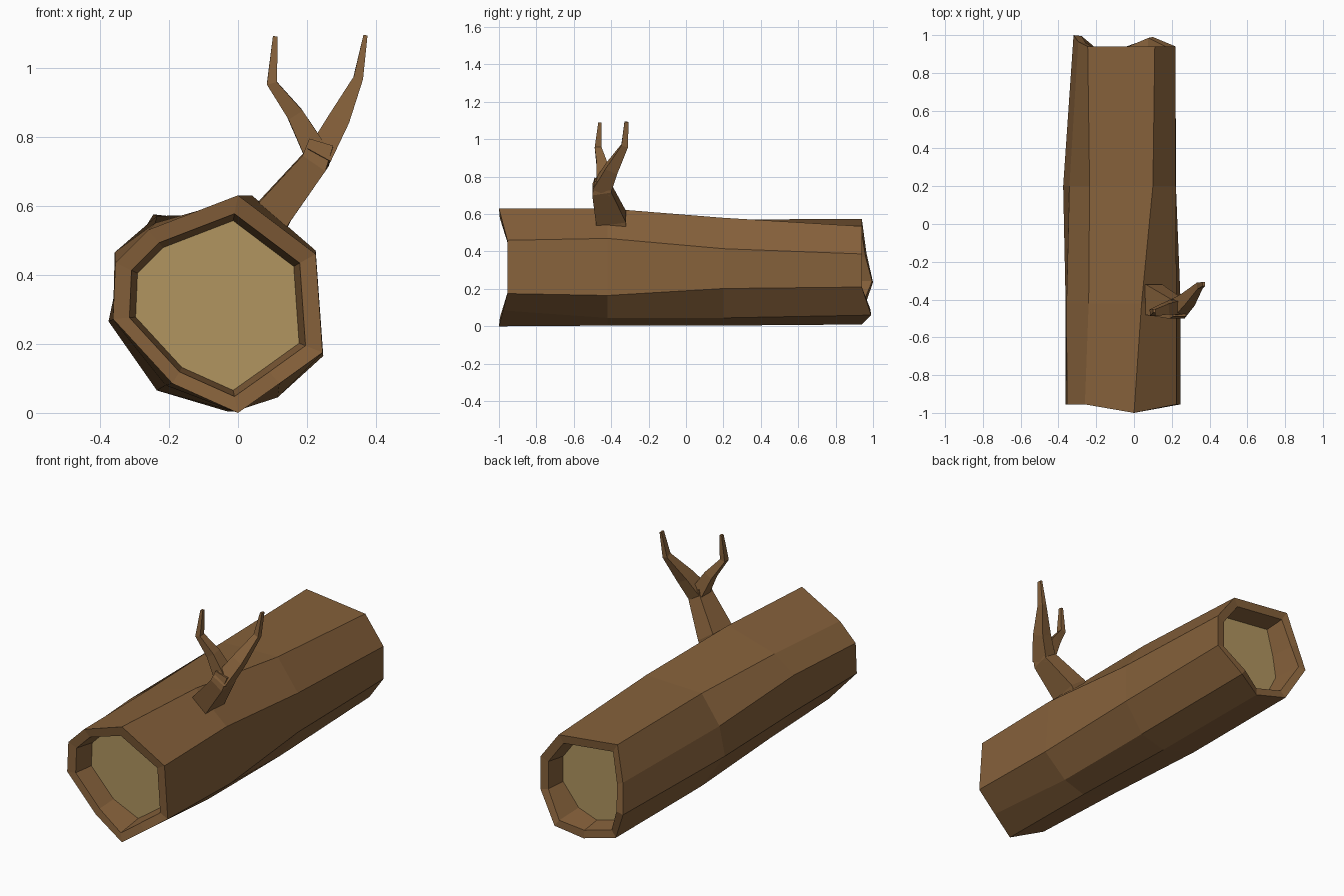
import bpy, bmesh
from mathutils import Vector

if "Cube" in bpy.data.objects:
    bpy.data.objects.remove(bpy.data.objects["Cube"])


def material(name, rgb):
    m = bpy.data.materials.new(name)
    m.diffuse_color = (*rgb, 1)
    m.use_nodes = True
    m.node_tree.nodes["Principled BSDF"].inputs["Base Color"].default_value = m.diffuse_color
    return m


bark = material("bark brown", (0.235, 0.118, 0.043))
wood = material("cut wood tan", (0.44, 0.30, 0.115))


def finish(bm, name, mats):
    bmesh.ops.recalc_face_normals(bm, faces=bm.faces[:])
    me = bpy.data.meshes.new(name)
    bm.to_mesh(me)
    bm.free()
    for m in mats:
        me.materials.append(m)
    ob = bpy.data.objects.new(name, me)
    bpy.context.collection.objects.link(ob)
    return ob


def bridge(bm, a, b):
    n = len(a)
    for i in range(n):
        bm.faces.new((a[i], a[(i + 1) % n], b[(i + 1) % n], b[i]))


# Log cross-sections (x, z), clockwise from the top
front = [(0, .63), (.225, .46), (.245, .175), (.12, .085), (0, 0),
         (-.19, .085), (-.362, .272), (-.355, .435), (-.26, .53)]
mid_a = [(.04, .63), (.225, .47), (.247, .165), (.115, .045), (-.01, .004),
         (-.21, .08), (-.362, .27), (-.357, .465), (-.24, .55)]
mid_b = [(.10, .58), (.221, .415), (.222, .202), (.115, .045), (-.03, .004),
         (-.235, .065), (-.375, .265), (-.342, .42), (-.235, .57)]
back = [(.11, .535), (.22, .387), (.22, .21), (.10, .06), (-.04, .01),
        (-.235, .065), (-.32, .235), (-.295, .39), (-.245, .575)]
# Ragged ends: a few rim corners stick out
front_y = [-1, -.955, -.955, -.978, -1, -.955, -.955, -.955, -.955]
back_y = [.94, .94, .94, .99, .94, .94, 1, .965, .94]


def inset(section, k):
    cx = sum(p[0] for p in section) / len(section)
    cz = sum(p[1] for p in section) / len(section)
    return [(cx + (x - cx) * k, cz + (z - cz) * k) for x, z in section]


bm = bmesh.new()


def ring(section, ys):
    return [bm.verts.new((x, y, z)) for (x, z), y in zip(section, ys)]


# Hollow rim at each end, bark between, cut-wood disc at the recess bottom
rings = [
    ring(inset(front, .78), [-.84] * 9),
    ring(inset(front, .84), [y + .005 for y in front_y]),
    ring(front, front_y),
    ring(mid_a, [-.42] * 9),
    ring(mid_b, [.2] * 9),
    ring(back, back_y),
    ring(inset(back, .84), [y - .005 for y in back_y]),
    ring(inset(back, .78), [.83] * 9),
]
for a, b in zip(rings, rings[1:]):
    bridge(bm, a, b)
for r in (rings[0], rings[-1]):
    bm.faces.new(r).material_index = 1
finish(bm, "log", [bark, wood])


# Forked branch: four-sided tapering limbs, each point is (centre, half x, half y)
limbs = {
    "branch_stem": [((.06, -.40, .50), .06, .085), ((.10, -.40, .575), .054, .08),
                    ((.225, -.45, .73), .04, .052), ((.24, -.445, .78), .036, .045)],
    "branch_right_prong": [((.226, -.453, .73), .038, .05), ((.287, -.40, .84), .031, .035),
                           ((.347, -.328, .965), .014, .018), ((.369, -.318, 1.093), .006, .011)],
    "branch_left_prong": [((.228, -.44, .75), .036, .04), ((.165, -.45, .865), .024, .028),
                          ((.098, -.47, .955), .015, .018), ((.108, -.46, 1.09), .007, .009)],
}
for name, pts in limbs.items():
    bm = bmesh.new()
    loops = []
    for i, (c, hx, hy) in enumerate(pts):
        p = Vector(pts[max(i - 1, 0)][0])
        q = Vector(pts[min(i + 1, len(pts) - 1)][0])
        t = (q - p).normalized()
        side = Vector((0, 1, 0)).cross(t).normalized()
        depth = t.cross(side).normalized()
        loops.append([bm.verts.new(Vector(c) + side * hx * a + depth * hy * b)
                      for a, b in ((1, 1), (1, -1), (-1, -1), (-1, 1))])
    for a, b in zip(loops, loops[1:]):
        bridge(bm, a, b)
    bm.faces.new(loops[0])
    bm.faces.new(loops[-1])
    finish(bm, name, [bark])
